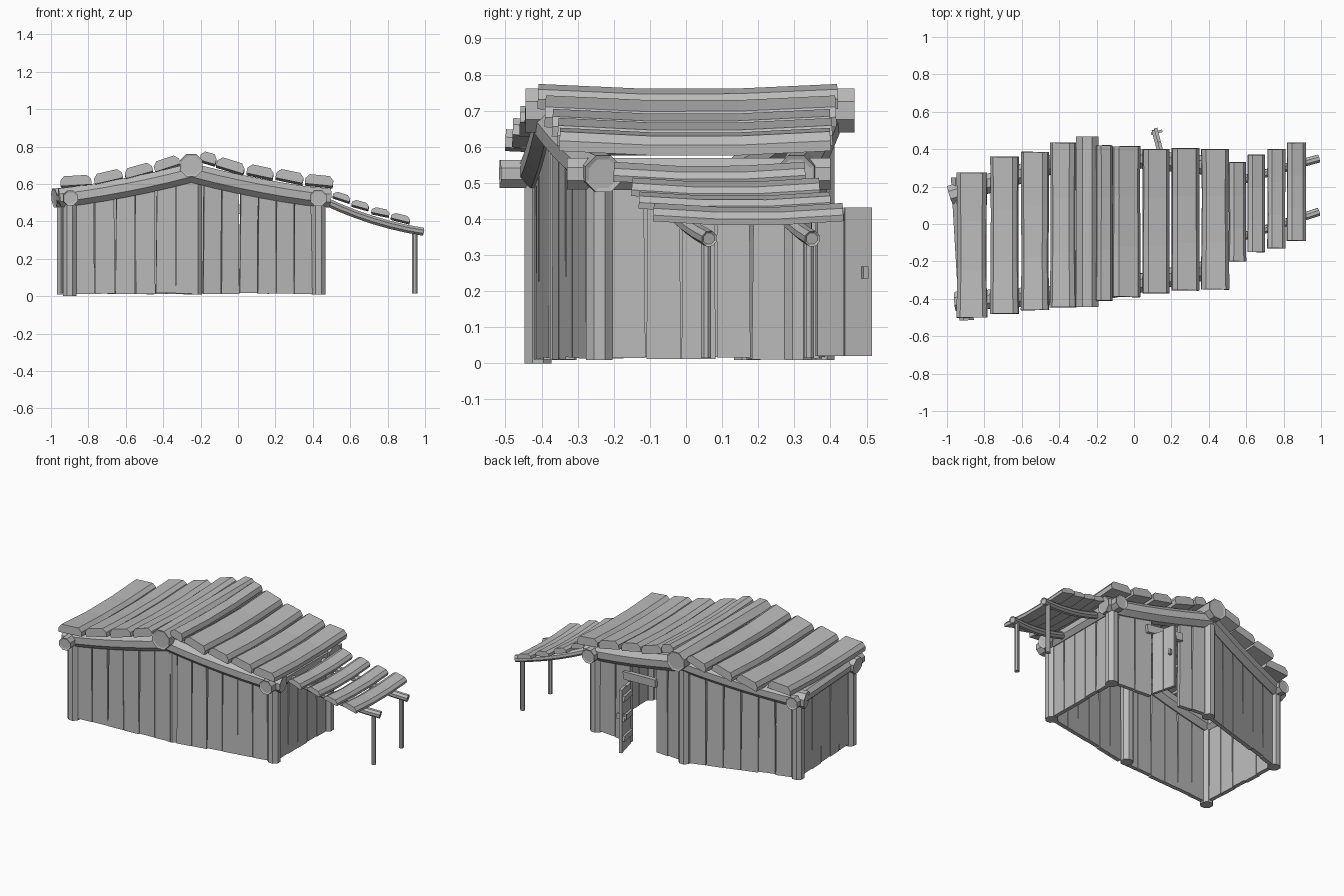
import bpy, bmesh, math, random
from mathutils import Vector

random.seed(4)
cube = bpy.data.objects.get("Cube")
if cube:
    bpy.data.objects.remove(cube)

wood = bpy.data.materials.new("weathered grey wood")
wood.use_nodes = True
GREY = (0.5, 0.5, 0.5, 1)
wood.diffuse_color = GREY
wood.node_tree.nodes["Principled BSDF"].inputs["Base Color"].default_value = GREY


def loft(name, path, section, side, scales=None, inset=0.0):
    """Sweep a cross-section along a path; side is the section's u direction."""
    bm = bmesh.new()
    path = [Vector(p) for p in path]
    rings = []
    for i, p in enumerate(path):
        t = (path[min(i + 1, len(path) - 1)] - path[max(i - 1, 0)]).normalized()
        u = Vector(side)
        u = (u - t * u.dot(t)).normalized()
        v = t.cross(u)
        k = scales[i] if scales else 1
        rings.append([bm.verts.new(p + u * a * k + v * b) for a, b in section])
    n = len(section)
    for r0, r1 in zip(rings, rings[1:]):
        for j in range(n):
            bm.faces.new((r0[j], r0[(j + 1) % n], r1[(j + 1) % n], r1[j]))
    caps = [bm.faces.new(rings[0][::-1]), bm.faces.new(rings[-1])]
    bmesh.ops.recalc_face_normals(bm, faces=bm.faces)
    if inset:
        bmesh.ops.inset_individual(bm, faces=caps, thickness=inset, depth=-0.004)
    mesh = bpy.data.meshes.new(name)
    bm.to_mesh(mesh)
    bm.free()
    mesh.materials.append(wood)
    obj = bpy.data.objects.new(name, mesh)
    bpy.context.collection.objects.link(obj)


def log(name, path, radius, side, sides=8, inset=0.0):
    ring = [(radius * math.cos(math.tau * (i + .5) / sides),
             radius * math.sin(math.tau * (i + .5) / sides)) for i in range(sides)]
    loft(name, path, ring, side, inset=inset)


def rect(w, t):
    return [(-w / 2, -t / 2), (w / 2, -t / 2), (w / 2, t / 2), (-w / 2, t / 2)]


def sagging(a, b, sag, steps=6):
    """Points from a to b hanging down in the middle."""
    a, b = Vector(a), Vector(b)
    return [a.lerp(b, i / steps) - Vector((0, 0, sag * 4 * (i / steps) * (1 - i / steps)))
            for i in range(steps + 1)]


# Corner and ridge posts; the front ridge post stands just inside the boards
FL, FM, FR = Vector((-.9, -.41)), Vector((-.25, -.37)), Vector((.43, -.24))
BL, BM, BR = Vector((-.93, .17)), Vector((-.255, .375)), Vector((.43, .31))
for name, p, z0, top in (("front_left", FL, 0, .52), ("front_middle", FM + Vector((.02, .03)), .01, .66),
                         ("front_right", FR, .01, .52), ("back_left", BL, .01, .52),
                         ("back_middle", BM, .01, .66), ("back_right", BR, .01, .52)):
    log("post_" + name, [(*p, z0), (*p, top)], .04, (1, 0, 0))

# Curved gable beams, running past the eaves
def beam_z(x):
    f = min(abs(x + .25) / .7, 1)
    return .66 - .135 * (f + .36 * f * (1 - f))

for name, mid, end in (("front_left", FM, FL), ("front_right", FM, FR),
                       ("back_left", BM, BL), ("back_right", BM, BR)):
    d = (end - mid).normalized()
    tip = end + d * (.055 if "left" in name else .06)
    pts = [mid.lerp(tip, i / 6) for i in range(7)]
    log("gable_beam_" + name, [(p.x, p.y, beam_z(p.x)) for p in pts], .055, (0, 1, 0), inset=.012)

# Ridge and eave logs
log("ridge_log", [(-.25, -.445, .7), (-.25, .467, .7)], .066, (1, 0, 0), inset=.012)
log("left_eave_log", [(-.895, -.515, .525), (-.94, .25, .525)], .042, (1, 0, 0), inset=.01)
log("right_eave_log", [(.43, -.33, .525), (.43, .4, .525)], .047, (1, 0, 0), inset=.01)


# Wall boards
def wall(name, a, b, count, start=0.0, stop=1.0, top=None):
    d = (b - a).normalized()
    span = (b - a).length * (stop - start)
    for i in range(count):
        p = a.lerp(b, start + (stop - start) * (i + .5) / count)
        h = top or beam_z(p.x) - .02
        w = span / count
        lean = random.uniform(-.004, .004)
        loft(f"{name}_board_{i + 1}",
             [(p.x, p.y, random.uniform(.01, .018)), (p.x + d.x * lean, p.y + d.y * lean, h)],
             rect(w, .026), (d.x, d.y, 0),
             scales=(random.uniform(.95, .985), random.uniform(.89, .96)))

wall("front_left_wall", FL, FM, 6, .04, 1.04)
wall("front_right_wall", FM, FR, 6, .09, .95)
wall("right_wall", FR, BR, 5, .06, .94, .51)
wall("left_wall", FL, BL, 5, .06, .94, .51)
wall("back_left_wall", BL, BM, 6, .04, .96)
wall("back_door_wall", BM, BR, 2, .05, .31)
wall("back_corner_wall", BM, BR, 2, .6, .95)
loft("door_lintel", [(-.05, .375, .47), (.2, .35, .45)], rect(.03, .05), (0, 1, 0))

# Open door with battens and a handle
hinge, swing = Vector((.155, .36)), Vector((-.25, .97)).normalized()
normal = Vector((-swing.y, swing.x))
for i in range(2):
    p = hinge + swing * (.04 + .079 * i)
    loft(f"door_board_{i + 1}", [(*p, .02), (*p, .42 + .012 * i)], rect(.077, .018), (*swing, 0))
for i, z in enumerate((.1, .23, .36)):
    a, b = (hinge + swing * s + normal * .016 for s in (.01, .15))
    loft(f"door_batten_{i + 1}", [(*a, z), (*b, z + .012)], rect(.035, .016), (0, 0, 1))
for side_name, sign in (("outer", -1), ("inner", 1)):
    p = hinge + swing * .135 + normal * .02 * sign
    loft(f"door_handle_{side_name}", [(*p, .235), (*p, .268)], rect(.014, .022), (*swing, 0))


# Roof planks: left x, right x, front y, back y, left top z, right top z
def roof_plank(name, x0, x1, y0, y1, z0, z1, thick, sag):
    h = math.hypot(x1 - x0, z1 - z0) / 2
    c = min(.022, h * .4)
    t = thick / 2
    section = [(h, -t), (-h, -t), (-h, t * .1), (c - h, t), (h - c, t), (h, t * .1)]
    x, z = (x0 + x1) / 2, (z0 + z1) / 2 + .005 - t
    loft(name, sagging((x, y0, z), (x, y1, z), sag, 3), section, (x0 - x1, 0, z0 - z1),
         scales=[1] + [random.uniform(.92, 1) for _ in range(2)] + [.98])

ROOF = [(-.95, -.785, -.5, .275, .635, .645), (-.77, -.62, -.48, .36, .645, .68),
        (-.605, -.46, -.46, .385, .675, .715), (-.45, -.315, -.445, .435, .71, .755),
        (-.2, -.115, -.41, .42, .775, .75), (-.11, .035, -.39, .415, .745, .7),
        (.05, .19, -.37, .4, .705, .675), (.205, .35, -.355, .405, .68, .65),
        (.36, .51, -.35, .4, .65, .635)]
for i, r in enumerate(ROOF):
    roof_plank(f"roof_plank_{i + 1}", *r, .052, .014)

# Lean-to awning
AWNING = [(.51, .6, -.2, .33, .56, .53), (.61, .7, -.15, .37, .515, .49),
          (.715, .81, -.13, .4, .475, .455), (.82, .92, -.09, .435, .445, .42)]
for i, r in enumerate(AWNING):
    roof_plank(f"awning_plank_{i + 1}", *r, .032, .012)
for name, y0, y1 in (("front", -.11, .065), ("back", .2, .35)):
    log(f"awning_rafter_{name}", sagging((.45, y0, .515), (.988, y1, .345), .022), .023,
        (0, 1, 0), inset=.006)
    log(f"awning_post_{name}", [(.945, y1 - .01, .015), (.945, y1 - .01, .35)], .015, (1, 0, 0))
